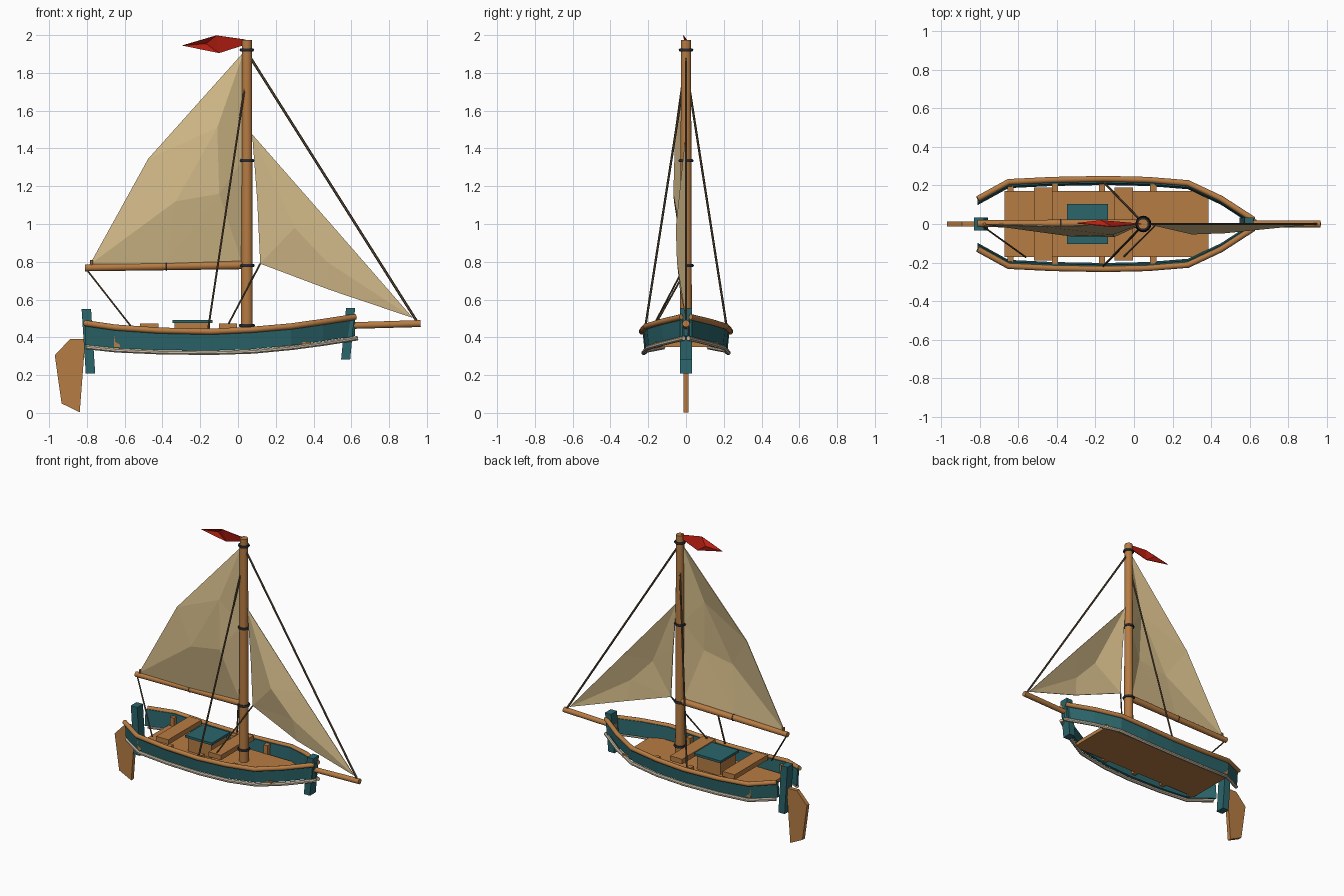
import bpy, bmesh, math
from mathutils import Vector

if "Cube" in bpy.data.objects:
    bpy.data.objects.remove(bpy.data.objects["Cube"])


def material(name, rgb):
    m = bpy.data.materials.new(name)
    m.diffuse_color = (*rgb, 1)
    m.use_nodes = True
    m.node_tree.nodes["Principled BSDF"].inputs["Base Color"].default_value = m.diffuse_color
    return m


WOOD = material("warm_wood", (0.47, 0.20, 0.056))
TEAL = material("teal_paint", (0.024, 0.13, 0.145))
SAIL = material("canvas", (0.64, 0.485, 0.245))
CREAM = material("cream_paint", (0.60, 0.52, 0.39))
RED = material("red_cloth", (0.50, 0.014, 0.006))
ROPE = material("rope_brown", (0.12, 0.08, 0.045))
IRON = material("dark_iron", (0.02, 0.023, 0.03))


def make(name, verts, faces, mat, smooth=False):
    me = bpy.data.meshes.new(name)
    me.from_pydata([tuple(v) for v in verts], [], faces)
    bm = bmesh.new()
    bm.from_mesh(me)
    bmesh.ops.recalc_face_normals(bm, faces=bm.faces)
    bm.to_mesh(me)
    bm.free()
    me.materials.append(mat)
    ob = bpy.data.objects.new(name, me)
    bpy.context.collection.objects.link(ob)
    if smooth:
        bpy.ops.object.select_all(action='DESELECT')
        ob.select_set(True)
        bpy.context.view_layer.objects.active = ob
        bpy.ops.object.shade_smooth_by_angle(angle=math.radians(40))
    return ob


def loft(name, rings, mat, smooth=False):
    n = len(rings[0])
    verts = [v for r in rings for v in r]
    faces = [(i * n + j, i * n + (j + 1) % n, (i + 1) * n + (j + 1) % n, (i + 1) * n + j)
             for i in range(len(rings) - 1) for j in range(n)]
    faces += [tuple(range(n)), tuple(range(len(verts) - n, len(verts)))]
    return make(name, verts, faces, mat, smooth)


def tube(name, path, radii, mat, sides=12):
    path = [Vector(p) for p in path]
    if not isinstance(radii, (list, tuple)):
        radii = [radii] * len(path)
    rings = []
    for i, p in enumerate(path):
        d = (path[min(i + 1, len(path) - 1)] - path[max(i - 1, 0)]).normalized()
        up = Vector((0, 0, 1)) if abs(d.z) < 0.9 else Vector((0, 1, 0))
        u = d.cross(up).normalized()
        w = u.cross(d)
        rings.append([p + radii[i] * (math.cos(a) * u + math.sin(a) * w)
                      for a in (2 * math.pi * (k + 0.5) / sides for k in range(sides))])
    return loft(name, rings, mat, True)


def box(name, x, y, z, mat, lean=0.0):
    rings = [[(x[0] + s, y[0], h), (x[1] + s, y[0], h), (x[1] + s, y[1], h), (x[0] + s, y[1], h)]
             for h, s in ((z[0], 0), (z[1], lean))]
    return loft(name, rings, mat)


def ring(name, centre, axis, major, minor):
    bpy.ops.mesh.primitive_torus_add(location=centre, major_radius=major, minor_radius=minor,
                                     major_segments=16, minor_segments=6,
                                     rotation=Vector(axis).to_track_quat('Z', 'Y').to_euler())
    ob = bpy.context.object
    ob.name = name
    ob.data.materials.append(IRON)
    bpy.ops.object.shade_smooth_by_angle(angle=math.radians(60))


def cloth(name, verts, faces, mat):
    ob = make(name, verts, faces, mat)
    mod = ob.modifiers.new("thickness", 'SOLIDIFY')
    mod.thickness = 0.004
    mod.offset = 0


# Hull stations: x, half breadth, rail height, lower edge height
STATIONS = [(-0.81, 0.13, 0.475, 0.355), (-0.65, 0.218, 0.452, 0.338),
            (-0.42, 0.229, 0.436, 0.328), (-0.15, 0.234, 0.430, 0.325),
            (0.07, 0.229, 0.440, 0.332), (0.28, 0.212, 0.458, 0.352),
            (0.45, 0.132, 0.482, 0.375), (0.62, 0.022, 0.508, 0.402)]
for s, side in ((-1, "near"), (1, "far")):
    loft("hull_side_" + side,
         [[(x, s * (b - 0.004), t), (x, s * (b - 0.022), t),
           (x, s * (b - 0.032), lo + 0.005), (x, s * (b - 0.014), lo + 0.005)]
          for x, b, t, lo in STATIONS], TEAL)
    tube("gunwale_" + side, [(x, s * b, t) for x, b, t, lo in STATIONS], 0.016, WOOD, 10)
    tube("rubbing_strake_" + side,
         [(x + 0.01, s * (b - 0.01), lo - 0.007) for x, b, t, lo in STATIONS], 0.0125, CREAM, 8)
    for i, x in enumerate((-0.64, -0.41, -0.165, 0.10)):
        box(f"rib_{side}_{i}", (x - 0.016, x + 0.016), sorted((s * 0.167, s * 0.207)),
            (0.35, 0.437), WOOD)

# Deck, benches and hatch
box("deck", (-0.67, 0.385), (-0.17, 0.17), (0.35, 0.376), WOOD)
for i, x in enumerate((-0.47, -0.053)):
    box(f"bench_{i}", (x - 0.048, x + 0.048), (-0.188, 0.188), (0.437, 0.472), WOOD)
box("hatch_box", (-0.335, -0.147), (-0.088, 0.088), (0.37, 0.48), WOOD)
box("hatch_lid", (-0.347, -0.135), (-0.103, 0.103), (0.476, 0.493), TEAL)

# Stem and stern posts
box("stern_post", (-0.806, -0.756), (-0.033, 0.033), (0.208, 0.55), TEAL, -0.022)
box("stem_post", (0.546, 0.594), (-0.033, 0.033), (0.283, 0.555), TEAL, 0.026)

# Rudder blade
BLADE = [(-0.89, 0.39), (-0.817, 0.39), (-0.812, 0.34), (-0.838, 0.003),
         (-0.934, 0.05), (-0.97, 0.305)]
loft("rudder", [[(x, y, z) for x, z in BLADE] for y in (-0.014, 0.014)], WOOD)

# Spars
MX = 0.047
tube("mast", [(MX, 0, 0.37), (MX, 0, 1.975)], [0.032, 0.027], WOOD, 16)
tube("boom", [(-0.81, 0.002, 0.768), (0.03, 0.002, 0.783)], [0.019, 0.023], WOOD)
tube("bowsprit", [(0.56, 0, 0.461), (0.967, 0, 0.473)], [0.018, 0.019], WOOD)
tube("boom_peg", [(-0.775, 0, 0.77), (-0.775, 0, 0.81)], 0.009, WOOD, 8)

# Iron bands
for i, (z, r) in enumerate(((0.463, 0.034), (0.78, 0.033), (1.335, 0.031), (1.922, 0.030))):
    ring(f"mast_band_{i}", (MX, 0, z), (0, 0, 1), r, 0.009)
ring("boom_band", (-0.38, 0.002, 0.776), (1, 0, 0), 0.02, 0.004)

# Mainsail with a gentle belly
cloth("mainsail",
      [(0.03, 0, 1.91), (-0.475, -0.012, 1.345), (-0.785, 0, 0.785), (0.022, 0, 0.79),
       (-0.11, -0.055, 1.51), (-0.33, -0.062, 1.12), (-0.10, -0.065, 1.16),
       (0.03, -0.005, 1.345), (-0.38, -0.01, 0.787)],
      [(0, 1, 4), (1, 5, 4), (1, 2, 5), (2, 8, 5), (8, 3, 6), (8, 6, 5), (5, 6, 4),
       (6, 3, 7), (4, 6, 7), (0, 4, 7)], SAIL)

# Jib
cloth("jib",
      [(0.075, 0, 1.475), (0.118, 0, 0.79), (0.925, 0, 0.503), (0.50, -0.004, 0.99),
       (0.102, 0, 1.13), (0.49, -0.03, 0.65), (0.30, -0.052, 0.98), (0.47, -0.046, 0.80)],
      [(0, 6, 3), (0, 4, 6), (4, 1, 6), (1, 5, 7), (1, 7, 6), (6, 7, 3),
       (7, 2, 3), (5, 2, 7)], SAIL)

# Pennant
cloth("pennant",
      [(0.04, 0, 1.976), (0.04, 0, 1.95), (-0.115, -0.014, 1.998),
       (-0.10, 0.012, 1.905), (-0.295, 0.004, 1.945), (-0.17, 0.018, 1.955)],
      [(0, 2, 3, 1), (2, 5, 3), (2, 4, 5), (4, 3, 5)], RED)

# Standing and running rigging
tube("forestay", [(0.06, 0, 1.89), (0.945, 0, 0.488)], 0.007, ROPE, 6)
for s, side in ((-1, "near"), (1, "far")):
    tube("shroud_" + side, [(0.035, s * 0.018, 1.72), (-0.158, s * 0.217, 0.445)], 0.006, ROPE, 6)
tube("mainsheet", [(-0.80, 0, 0.757), (-0.56, -0.172, 0.45)], 0.005, ROPE, 6)
tube("jib_sheet", [(0.118, 0, 0.79), (-0.055, -0.172, 0.462)], 0.005, ROPE, 6)
